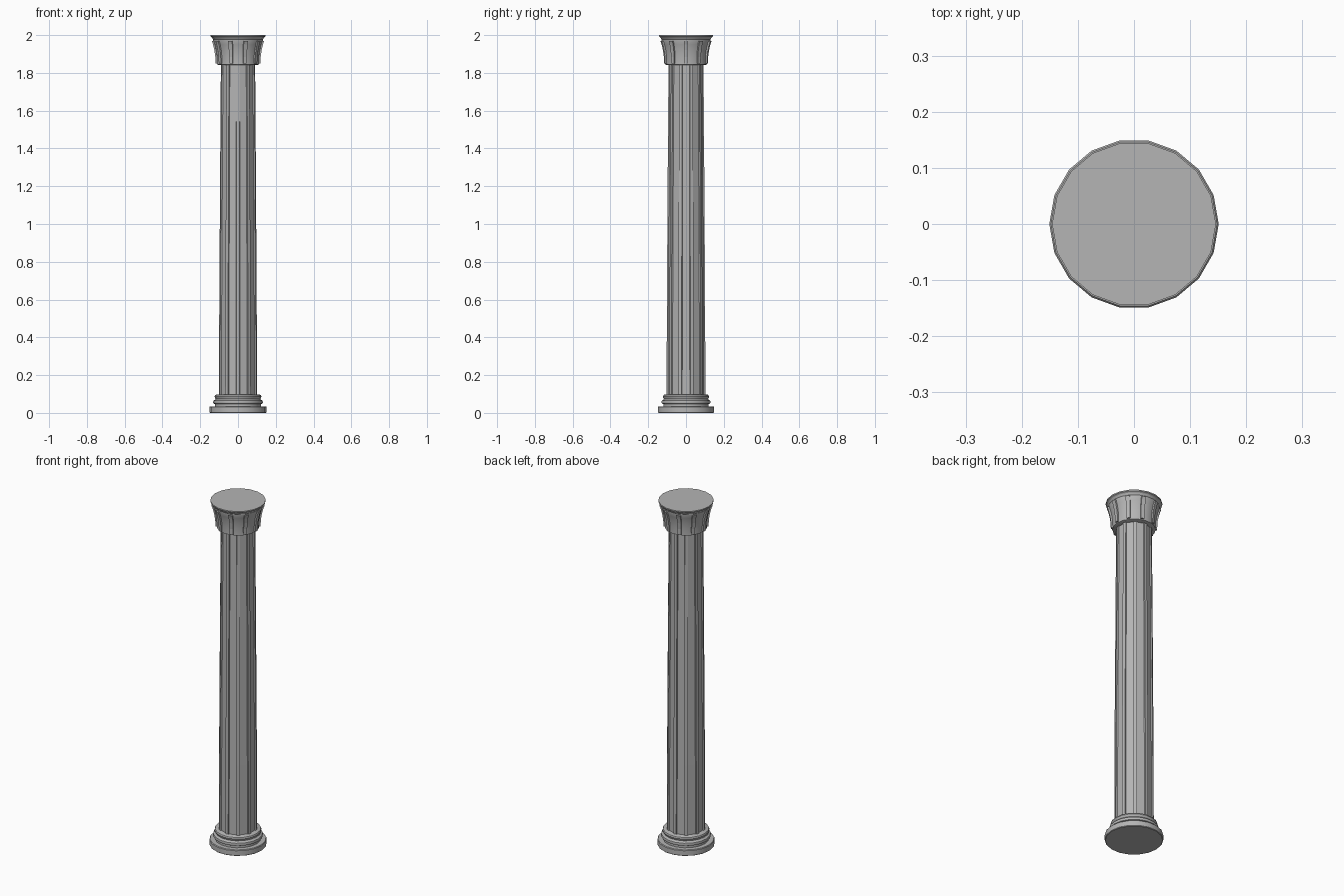
import bpy, bmesh
from math import sin, cos, radians, pi

if "Cube" in bpy.data.objects:
    bpy.data.objects.remove(bpy.data.objects["Cube"])

SIDES = 18    # facets of the turned parts
FLUTES = 10   # shaft panels and capital ribs

stone = bpy.data.materials.new("dark_stone")
stone.diffuse_color = (0.46, 0.46, 0.46, 1)
stone.use_nodes = True
stone.node_tree.nodes["Principled BSDF"].inputs["Base Color"].default_value = stone.diffuse_color


def finish(name, bm, smooth=False):
    bmesh.ops.recalc_face_normals(bm, faces=bm.faces)
    mesh = bpy.data.meshes.new(name)
    bm.to_mesh(mesh)
    bm.free()
    mesh.materials.append(stone)
    obj = bpy.data.objects.new(name, mesh)
    bpy.context.collection.objects.link(obj)
    if smooth:
        bpy.ops.object.select_all(action='DESELECT')
        obj.select_set(True)
        bpy.context.view_layer.objects.active = obj
        bpy.ops.object.shade_smooth_by_angle(angle=radians(30))
    return obj


def loft(name, rings, smooth=False):
    """Bridge equal-length rings of points and cap both ends."""
    bm = bmesh.new()
    loops = [[bm.verts.new(p) for p in ring] for ring in rings]
    n = len(loops[0])
    for a, b in zip(loops, loops[1:]):
        for i in range(n):
            j = (i + 1) % n
            bm.faces.new((a[i], a[j], b[j], b[i]))
    bm.faces.new(loops[0][::-1])
    bm.faces.new(loops[-1])
    return finish(name, bm, smooth)


def turned(name, profile):
    return loft(name, [[(r * cos(2 * pi * i / SIDES), r * sin(2 * pi * i / SIDES), z)
                        for i in range(SIDES)] for r, z in profile], True)


# Base: plinth and stacked mouldings
turned("plinth", [(0.148, 0), (0.151, 0.003), (0.151, 0.031), (0.148, 0.035)])
turned("base_mouldings", [
    (0.122, 0.034), (0.122, 0.046), (0.13, 0.05), (0.132, 0.057), (0.13, 0.065),
    (0.122, 0.069), (0.119, 0.074), (0.122, 0.079), (0.124, 0.086),
    (0.121, 0.094), (0.113, 0.098)])

# Fluted shaft: flat recessed panels between narrow ridges, slightly tapered
section = []
for k in range(FLUTES):
    mid = 18 + 36 * k
    section += [(mid - 6, 0.93), (mid - 5, 1), (mid + 5, 1), (mid + 6, 0.93)]
loft("fluted_shaft", [[(r * s * cos(radians(a)), r * s * sin(radians(a)), z)
                       for a, s in section]
                      for r, z in [(0.103, 0.095), (0.102, 0.5), (0.099, 1.0),
                                   (0.096, 1.45), (0.093, 1.85)]])

# Capital: neck ring, flared bell and top slab
bell = [(0.112, 1.85), (0.113, 1.885), (0.118, 1.92), (0.125, 1.95), (0.132, 1.97)]
turned("capital_bell", [(0.104, 1.842), (0.112, 1.845)] + bell + [(0.132, 1.977)])
turned("capital_top", [(0.13, 1.976), (0.134, 1.98), (0.138, 1.988),
                       (0.146, 1.993), (0.146, 2.0)])

# Ribs following the flare of the bell
for k in range(FLUTES):
    a = 2 * pi * k / FLUTES
    rings = []
    for i, (r, z) in enumerate(bell):
        w = 0.009 + 0.0007 * i
        corners = [(r - 0.01, -w), (r + 0.007, -w), (r + 0.007, w), (r - 0.01, w)]
        rings.append([(x * cos(a) - y * sin(a), x * sin(a) + y * cos(a), z)
                      for x, y in corners])
    loft(f"capital_rib_{k + 1}", rings)
